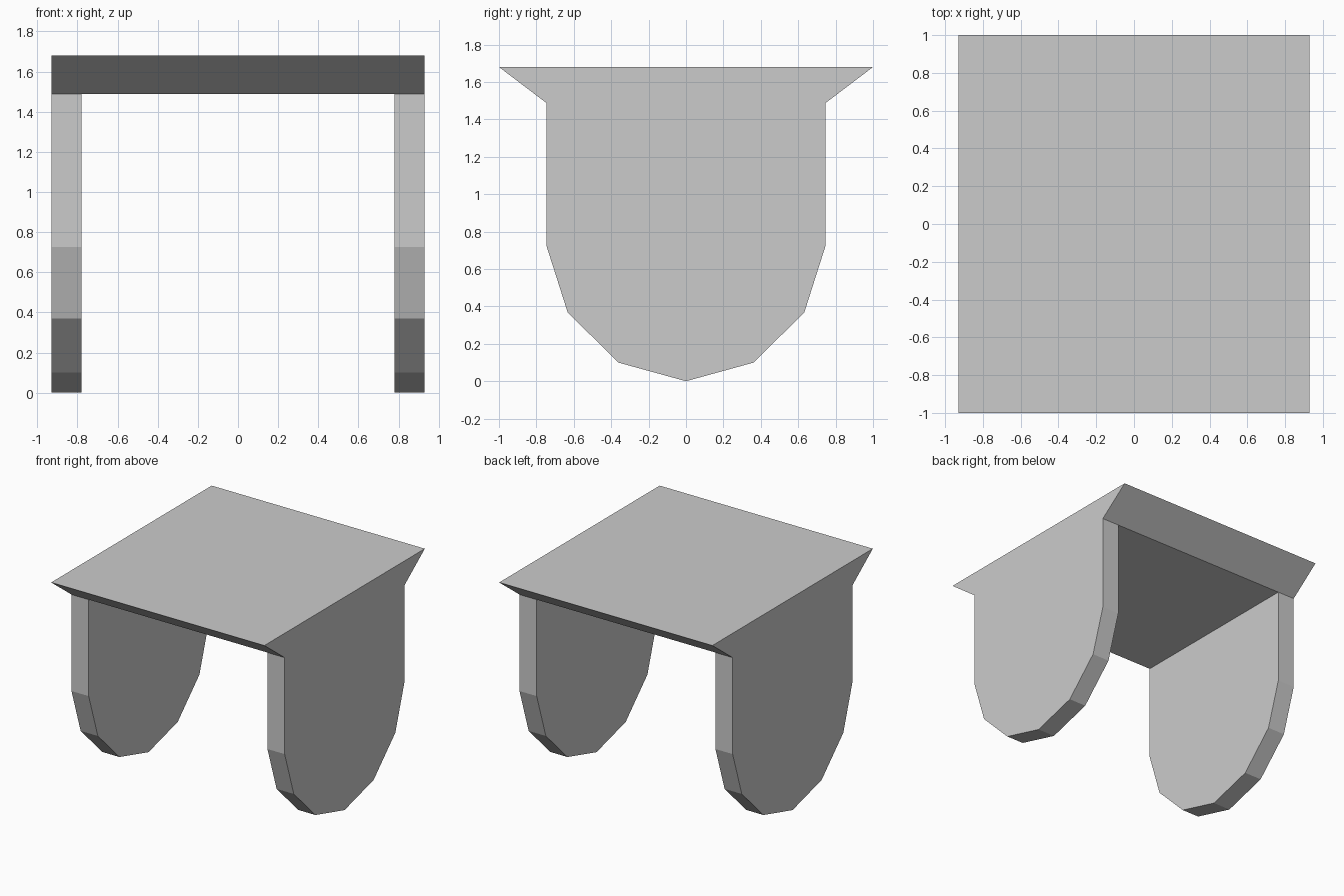
import bpy
import bmesh

if "Cube" in bpy.data.objects:
    bpy.data.objects.remove(bpy.data.objects["Cube"])

HALF_WIDTH = 0.93
LEG_INNER = 0.78
TOP, RIM, RIM_Y = 1.68, 1.488, 0.747


def prism(name, profile, x0, x1):
    """Extrude a closed (y, z) profile from x0 to x1."""
    bm = bmesh.new()
    face = bm.faces.new([bm.verts.new((x0, y, z)) for y, z in profile])
    ext = bmesh.ops.extrude_face_region(bm, geom=[face])
    verts = [v for v in ext["geom"] if isinstance(v, bmesh.types.BMVert)]
    bmesh.ops.translate(bm, verts=verts, vec=(x1 - x0, 0, 0))
    bmesh.ops.recalc_face_normals(bm, faces=bm.faces)
    mesh = bpy.data.meshes.new(name)
    bm.to_mesh(mesh)
    bm.free()
    obj = bpy.data.objects.new(name, mesh)
    bpy.context.collection.objects.link(obj)
    return obj


# Top slab with front and back edges flaring outward
prism("top_slab", [(-RIM_Y, RIM), (RIM_Y, RIM), (1, TOP), (-1, TOP)],
      -HALF_WIDTH, HALF_WIDTH)

# Side legs with faceted rounded bottoms, mirrored left to right
half = [(RIM_Y, RIM), (RIM_Y, 0.727), (0.633, 0.369), (0.363, 0.10)]
leg_profile = half + [(0, 0)] + [(-y, z) for y, z in reversed(half)]
legs = prism("side_legs", leg_profile, LEG_INNER, HALF_WIDTH)
legs.modifiers.new("mirror_x", 'MIRROR').use_axis[0] = True
